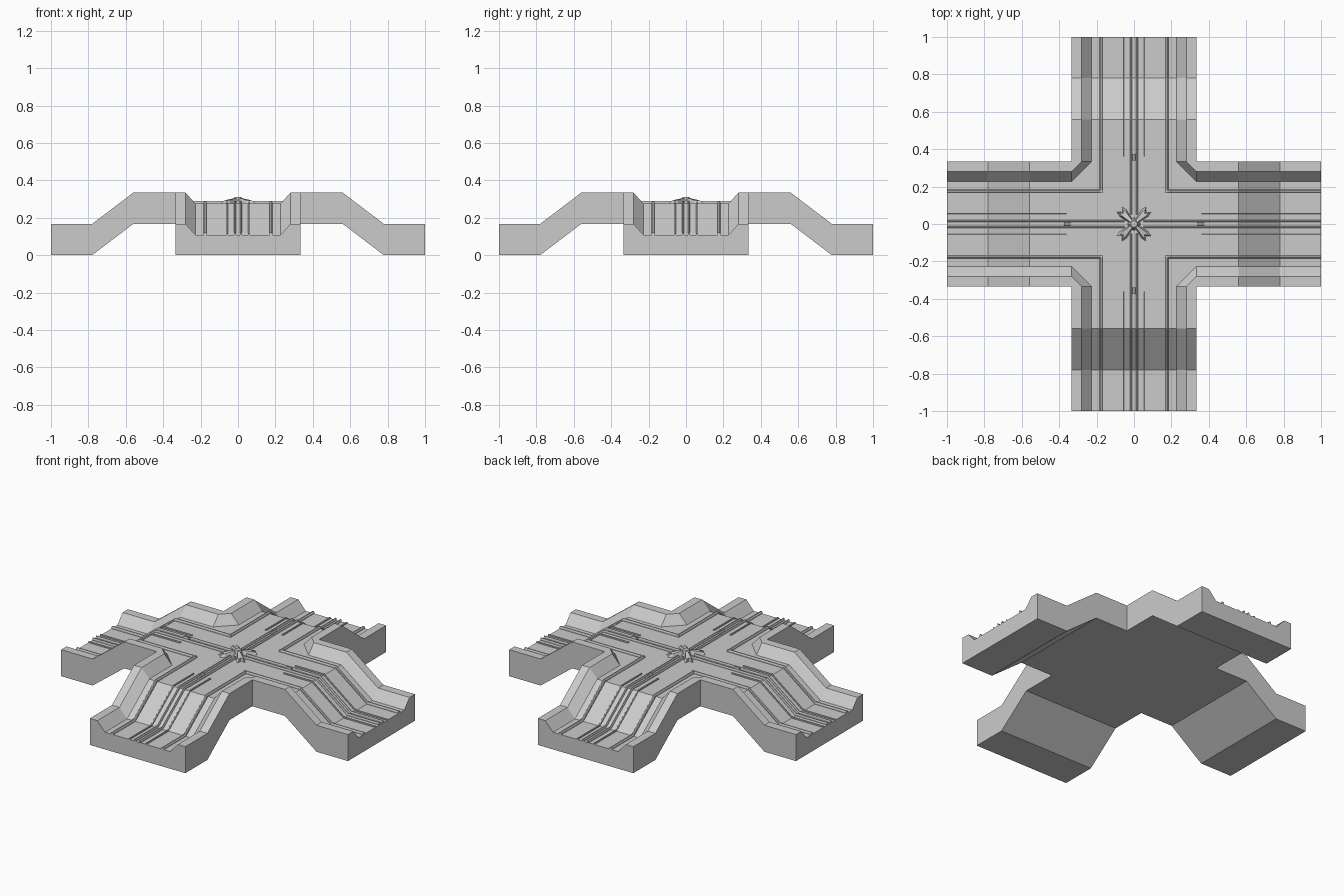
import bpy, bmesh, math
from mathutils import Matrix, Vector

if "Cube" in bpy.data.objects:
    bpy.data.objects.remove(bpy.data.objects["Cube"])

W, RT, RI, FH = 0.333, 0.28, 0.227, 0.108   # half width, rail top edge, rail foot, floor height
T = 0.167                                   # slab thickness and rise of the ramp


def rise(s):
    """Height offset of the arm at distance s from the centre."""
    if s <= 0.56:
        return T
    return max(0.0, T * (0.78 - s) / 0.22)


def finish(bm, name):
    bmesh.ops.remove_doubles(bm, verts=bm.verts, dist=1e-5)
    bmesh.ops.recalc_face_normals(bm, faces=bm.faces)
    me = bpy.data.meshes.new(name)
    bm.to_mesh(me)
    bm.free()
    ob = bpy.data.objects.new(name, me)
    bpy.context.collection.objects.link(ob)
    return ob


def poly(bm, pts, rot):
    bm.faces.new([bm.verts.new(rot @ Vector(p)) for p in pts])


def sweep(bm, profile, stations, rot, cap_start=True):
    """Loft a (y, z) profile along an arm, following the ramp."""
    rings = [[bm.verts.new(rot @ Vector((s, y, z + rise(s)))) for y, z in profile]
             for s in stations]
    n = len(profile)
    for a, b in zip(rings, rings[1:]):
        for i in range(n):
            j = (i + 1) % n
            bm.faces.new((a[i], a[j], b[j], b[i]))
    bm.faces.new(rings[-1])
    if cap_start:
        bm.faces.new(rings[0])


TURNS = [Matrix.Rotation(k * math.pi / 2, 3, 'Z') for k in range(4)]

# Bridge slab: four ramped arms joined by a chamfered centre
bm = bmesh.new()
section = [(-W, 0), (W, 0), (W, T), (RT, T), (RI, FH), (-RI, FH), (-RT, T), (-W, T)]
hi, lo = 2 * T, T + FH
for r in TURNS:
    sweep(bm, section, (W, 0.56, 0.78, 1.0), r, cap_start=False)
    poly(bm, [(W, W, hi), (RT, W, hi), (W, RT, hi)], r)
    poly(bm, [(RT, W, hi), (RI, W, lo), (W, RI, lo), (W, RT, hi)], r)
octagon = [r @ Vector(p) for r in TURNS for p in ((W, -RI, lo), (W, RI, lo))]
poly(bm, octagon, Matrix.Identity(3))
poly(bm, [r @ Vector((W, W, T)) for r in TURNS], Matrix.Identity(3))
finish(bm, "bridge_slab")


def ridges(name, offsets, width, height, start, end=1.0):
    """Bevelled ribs along every arm at the given lateral offsets."""
    bm = bmesh.new()
    h, t = width / 2, width / 4
    st = [start] + [s for s in (0.56, 0.78) if start < s < end] + [end]
    for r in TURNS:
        for o in offsets:
            sweep(bm, [(o - h, FH - 0.004), (o + h, FH - 0.004), (o + h, FH + height * .6),
                       (o + t, FH + height), (o - t, FH + height), (o - h, FH + height * .6)],
                  st, r)
    finish(bm, name)


# Floor ribs
ridges("corner_ribs", (-0.176, 0.176), 0.015, 0.014, 0.1685)
ridges("lane_ribs", (-0.058, 0.058), 0.009, 0.008, 0.36)
ridges("centre_ribs", (-0.017, 0.017), 0.01, 0.014, 0.05)
ridges("rib_studs", (0,), 0.018, 0.018, 0.34, 0.375)

# Star ornament: four flared diagonal claws
bm = bmesh.new()
d45 = Matrix.Rotation(math.pi / 4, 3, 'Z')
for r in TURNS:
    m = r @ d45
    base = [(0.02, -0.012), (0.085, -0.027), (0.112, -0.022), (0.09, 0),
            (0.112, 0.022), (0.085, 0.027), (0.02, 0.012)]
    bot = [bm.verts.new(m @ Vector((x, y, lo - 0.004))) for x, y in base]
    top = [bm.verts.new(m @ Vector((0.025 + (x - 0.025) * 0.85, y * 0.55,
                                    lo + 0.034 - 0.17 * x))) for x, y in base]
    for i in range(7):
        j = (i + 1) % 7
        bm.faces.new((bot[i], bot[j], top[j], top[i]))
    bm.faces.new(top)
    bm.faces.new(bot)
finish(bm, "star_claws")

# Hub at the middle of the star
bm = bmesh.new()
bmesh.ops.create_cone(bm, cap_ends=True, segments=8, radius1=0.036, radius2=0.018, depth=0.04,
                      matrix=Matrix.Translation((0, 0, lo + 0.016)))
finish(bm, "star_hub")
